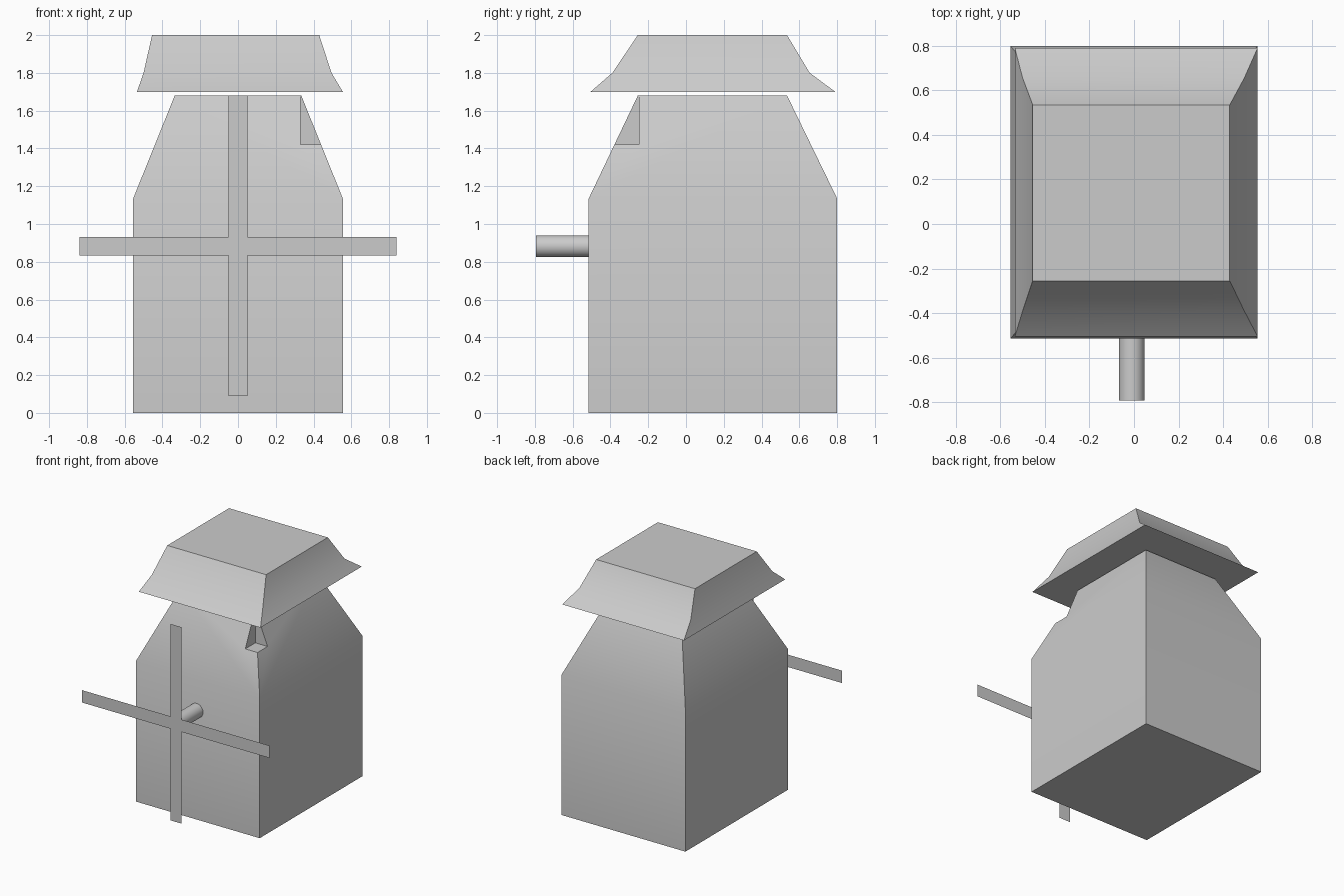
import bpy, math
from mathutils import Matrix

if "Cube" in bpy.data.objects:
    bpy.data.objects.remove(bpy.data.objects["Cube"])


def make_object(name, verts, faces, smooth=True):
    mesh = bpy.data.meshes.new(name)
    mesh.from_pydata(verts, [], faces)
    mesh.update()
    ob = bpy.data.objects.new(name, mesh)
    bpy.context.collection.objects.link(ob)
    if smooth:
        smooth_object(ob)
    return ob


def smooth_object(ob):
    bpy.ops.object.select_all(action='DESELECT')
    ob.select_set(True)
    bpy.context.view_layer.objects.active = ob
    bpy.ops.object.shade_smooth_by_angle(angle=math.radians(32))


def loft(name, rings, smooth=True):
    """Stack of rectangles (x0, x1, y0, y1, z), closed at both ends."""
    verts, faces = [], [(3, 2, 1, 0)]
    for x0, x1, y0, y1, z in rings:
        verts += [(x0, y0, z), (x1, y0, z), (x1, y1, z), (x0, y1, z)]
    for r in range(len(rings) - 1):
        a = 4 * r
        for i in range(4):
            j = (i + 1) % 4
            faces.append((a + i, a + j, a + 4 + j, a + 4 + i))
    last = 4 * (len(rings) - 1)
    faces.append((last, last + 1, last + 2, last + 3))
    return make_object(name, verts, faces, smooth)


# Tower body with tapered shoulders
body = loft("tower_body", [
    (-0.555, 0.555, -0.515, 0.80, 0.0),
    (-0.555, 0.555, -0.515, 0.80, 1.135),
    (-0.335, 0.335, -0.255, 0.535, 1.68),
], smooth=False)

# Small notch in the front right shoulder
cutter = loft("notch_cutter", [
    (0.33, 0.7, -0.7, -0.25, 1.42),
    (0.33, 0.7, -0.7, -0.25, 1.9),
], smooth=False)
cutter.hide_render = True
cutter.hide_set(True)
cut = body.modifiers.new("notch", 'BOOLEAN')
cut.operation = 'DIFFERENCE'
cut.solver = 'EXACT'
cut.object = cutter
smooth_object(body)

# Flared roof cap, floating just above the body
loft("roof_cap", [
    (-0.535, 0.555, -0.505, 0.79, 1.70),
    (-0.50, 0.495, -0.39, 0.655, 1.80),
    (-0.455, 0.43, -0.255, 0.535, 2.0),
])

# Flat cross of four sails
w, reach, y = 0.05, 0.84, -0.795
cz, low, high = 0.882, 0.09, 1.68
outline = [(-w, low), (w, low), (w, cz - w), (reach, cz - w), (reach, cz + w), (w, cz + w),
           (w, high), (-w, high), (-w, cz + w), (-reach, cz + w), (-reach, cz - w), (-w, cz - w)]
make_object("sails", [(x, y, z) for x, z in outline], [tuple(range(12))], smooth=False)

# Axle
bpy.ops.mesh.primitive_cylinder_add(vertices=32, radius=0.058, depth=0.30,
                                    location=(-0.01, -0.643, cz), rotation=(math.pi / 2, 0, 0))
axle = bpy.context.object
axle.name = "axle"
smooth_object(axle)
